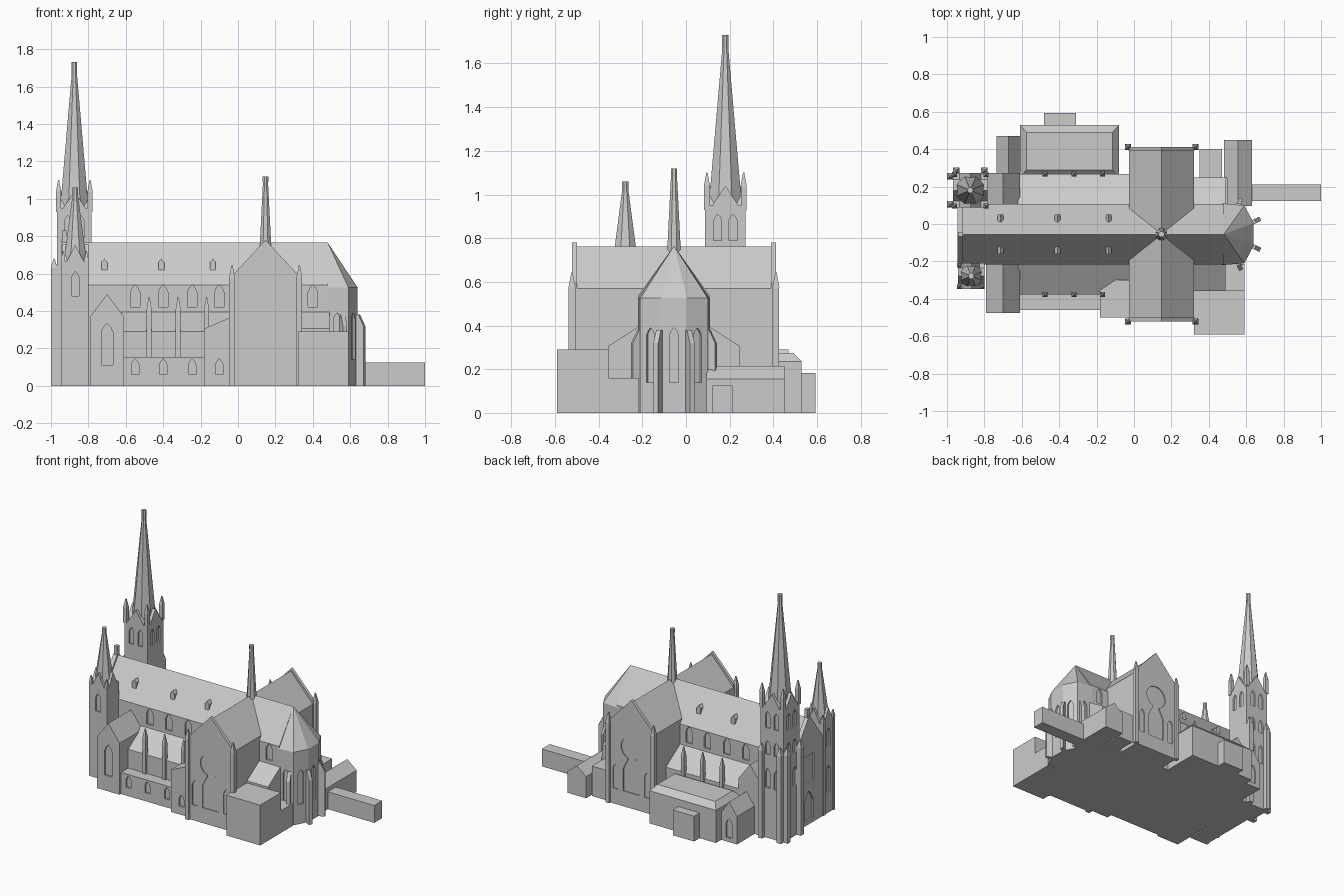
import bpy, bmesh, math
from mathutils import Matrix, Vector

if "Cube" in bpy.data.objects:
    bpy.data.objects.remove(bpy.data.objects["Cube"])

stone = bpy.data.materials.new("grey_stone")
stone.diffuse_color = (0.6, 0.6, 0.6, 1)
stone.use_nodes = True
stone.node_tree.nodes["Principled BSDF"].inputs["Base Color"].default_value = stone.diffuse_color
YC = -0.055                      # long axis of the church
cuts = {}                        # wall object -> list of cutter meshes


def finish(name, bm):
    bmesh.ops.recalc_face_normals(bm, faces=bm.faces)
    me = bpy.data.meshes.new(name)
    bm.to_mesh(me)
    bm.free()
    me.materials.append(stone)
    ob = bpy.data.objects.new(name, me)
    bpy.context.collection.objects.link(ob)
    return ob


def prism(name, pts, axis, a, b):
    """Extrude a 2D outline along an axis from a to b."""
    place = {'x': lambda p, t: (t, p[0], p[1]),
             'y': lambda p, t: (p[0], t, p[1]),
             'z': lambda p, t: (p[0], p[1], t)}[axis]
    bm = bmesh.new()
    lo = [bm.verts.new(place(p, a)) for p in pts]
    hi = [bm.verts.new(place(p, b)) for p in pts]
    bm.faces.new(lo)
    bm.faces.new(hi)
    for i in range(len(pts)):
        j = (i + 1) % len(pts)
        bm.faces.new((lo[i], lo[j], hi[j], hi[i]))
    return finish(name, bm)


def box(name, x0, x1, y0, y1, z0, z1):
    return prism(name, [(x0, y0), (x1, y0), (x1, y1), (x0, y1)], 'z', z0, z1)


def gabled(name, axis, c, half, eave, ridge, a, b, z0=0):
    return prism(name, [(c - half, z0), (c + half, z0), (c + half, eave),
                        (c, ridge), (c - half, eave)], axis, a, b)


def taper(name, x, y, z0, z1, r0, r1, n=8):
    bm = bmesh.new()
    m = Matrix.Translation((x, y, (z0 + z1) / 2)) @ Matrix.Rotation(math.pi / n, 4, 'Z')
    bmesh.ops.create_cone(bm, cap_ends=True, segments=n, radius1=r0, radius2=r1,
                          depth=z1 - z0, matrix=m)
    return finish(name, bm)


def pinnacle(name, x, y, z0, z1, w=0.03, cap=0.07):
    h = w / 2
    box(name + "_shaft", x - h, x + h, y - h, y + h, z0, z1 - cap)
    taper(name + "_cap", x, y, z1 - cap, z1, w * 0.75, 0.004, 4)


def lancet(w, z0, z1):
    h = w / 2
    s = z1 - w * 0.8
    return [(-h, z0), (h, z0), (h, s), (h * 0.6, s + w * 0.45), (0, z1), (-h * 0.6, s + w * 0.45), (-h, s)]


def recess(wall, outline, pos, normal, depth=0.012):
    """Queue a shallow niche centred at pos=(x, y) on a wall facing the normal."""
    n = Vector((*normal, 0)).normalized()
    t = Vector((-n.y, n.x, 0))
    cutter = prism("niche_cutter", outline, 'y', -depth, depth)
    for v in cutter.data.vertices:
        p = v.co.copy()
        v.co = Vector((*pos, 0)) + t * p.x + n * p.y + Vector((0, 0, p.z))
    bm = bmesh.new()
    bm.from_mesh(cutter.data)
    bmesh.ops.recalc_face_normals(bm, faces=bm.faces)
    bm.to_mesh(cutter.data)
    bm.free()
    cutter.hide_render = True
    cuts.setdefault(wall, []).append(cutter)


def apply_recesses():
    for wall, cutters in cuts.items():
        bpy.context.view_layer.objects.active = wall
        for c in cutters:
            mod = wall.modifiers.new("niche", 'BOOLEAN')
            mod.operation, mod.solver, mod.object = 'DIFFERENCE', 'EXACT', c
            bpy.ops.object.modifier_apply(modifier=mod.name)
            bpy.data.objects.remove(c)


# Nave and choir with steep roof, west gable and dormers
nave = gabled("nave", 'x', YC, 0.162, 0.54, 0.765, -0.94, 0.48)
gabled("west_gable_parapet", 'x', YC, 0.165, 0.56, 0.785, -0.945, -0.915, 0.5)
box("west_gable_finial", -0.94, -0.915, YC - 0.013, YC + 0.013, 0.76, 0.83)
for s in (-1, 1):
    y = YC + s * 0.162
    for x in (-0.55, -0.4, -0.245, -0.1, 0.4):
        recess(nave, lancet(0.05, 0.42, 0.54), (x, y), (0, s))
    for x in (-0.715, -0.41, -0.135):
        gabled("dormer", 'y', x, 0.016, 0.66, 0.68, YC + s * 0.065, YC + s * 0.105, 0.60)
recess(nave, lancet(0.1, 0.03, 0.24), (-0.94, YC), (-1, 0))
recess(nave, lancet(0.12, 0.30, 0.60), (-0.94, YC), (-1, 0))

# Apse: polygonal wall, faceted roof and radial buttresses
half = [(0.59, 0.155), (0.64, 0.06)]
ring = [(0.47, YC - 0.165)] + [(x, YC - d) for x, d in half] + \
       [(x, YC + d) for x, d in reversed(half)] + [(0.47, YC + 0.165)]
apse = prism("apse", ring, 'z', 0, 0.525)
bm = bmesh.new()
base = [bm.verts.new((x, y, 0.525)) for x, y in ring]
tip = bm.verts.new((0.48, YC, 0.765))
bm.faces.new(base)
for i in range(6):
    bm.faces.new((base[i], base[(i + 1) % 6], tip))
finish("apse_roof", bm)
recess(apse, lancet(0.04, 0.14, 0.39), (0.64, YC), (1, 0))
for s in (-1, 1):
    recess(apse, lancet(0.04, 0.14, 0.39), (0.615, YC + s * 0.1075), (0.095, s * 0.05))
    recess(apse, lancet(0.04, 0.14, 0.39), (0.53, YC + s * 0.16), (0.01, s * 0.12))
    for x, d, ang in ((0.63, 0.062, 25), (0.555, 0.145, 70)):
        b = prism("apse_buttress", [(-0.01, 0), (0.05, 0), (0.05, 0.32), (0.02, 0.38), (-0.01, 0.38)],
                  'y', -0.012, 0.012)
        b.matrix_world = Matrix.Translation((x, YC + s * d, 0)) @ Matrix.Rotation(math.radians(s * ang), 4, 'Z')

# Transept with gable ends, rose windows and corner pinnacles
transept = gabled("transept", 'y', 0.147, 0.175, 0.57, 0.763, -0.515, 0.405)
for s, yf in ((-1, -0.522), (1, 0.412)):
    end = gabled("transept_gable", 'y', 0.147, 0.177, 0.59, 0.78, yf, yf - s * 0.022)
    door = [(-0.065, 0.11), (0.065, 0.11), (0.065, 0.27), (0.028, 0.345)]
    a0, a1 = math.radians(-68), math.radians(248)
    rose = [(0.082 * math.cos(a0 + (a1 - a0) * i / 20),
             0.43 + 0.082 * math.sin(a0 + (a1 - a0) * i / 20)) for i in range(21)]
    recess(end, door + rose + [(-0.028, 0.345), (-0.065, 0.27)], (0.147, yf), (0, s))
    for x in (0.022, 0.272):
        recess(end, lancet(0.042, 0.11, 0.29), (x, yf), (0, s))
    for x in (-0.032, 0.328):
        pinnacle("transept_pinnacle", x, yf, 0, 0.645, 0.03)

# Crossing spire
taper("crossing_spire", 0.147, YC, 0.70, 1.10, 0.036, 0.014)
taper("crossing_spire_tip", 0.147, YC, 1.09, 1.12, 0.016, 0.016)

# Side aisles with lean-to roofs and pinnacled buttresses
for s in (-1, 1):
    inner, outer = YC + s * 0.15, YC + s * 0.322
    lean = [(inner, 0), (outer, 0), (outer, 0.29), (YC + s * 0.162, 0.395), (inner, 0.395)]
    prism("aisle", lean, 'x', -0.62, -0.02)
    oe = YC + s * 0.303
    prism("choir_aisle", [(inner, 0), (oe, 0), (oe, 0.305), (YC + s * 0.162, 0.395), (inner, 0.395)],
          'x', 0.31, 0.49)
    for x in (-0.475, -0.32, -0.168):
        pinnacle("aisle_pinnacle", x, outer, 0, 0.475, 0.026)

# South side: low chapels, transept corner block, porch
chapels = box("south_chapels", -0.62, -0.17, -0.46, -0.36, 0, 0.155)
for x in (-0.55, -0.4, -0.245):
    recess(chapels, lancet(0.04, 0.06, 0.145), (x, -0.46), (0, -1))
corner = prism("corner_block", [(-0.182, 0), (-0.02, 0), (-0.02, 0.375), (-0.182, 0.305)], 'y', -0.50, -0.30)
recess(corner, lancet(0.04, 0.06, 0.145), (-0.1, -0.50), (0, -1))
porch = gabled("south_porch", 'y', -0.70, 0.09, 0.37, 0.49, -0.475, -0.15)
recess(porch, lancet(0.062, 0.11, 0.335), (-0.70, -0.475), (0, -1))

# North side: chapel, low porch, sacristy with bevelled roof
gabled("north_chapel", 'y', -0.70, 0.09, 0.37, 0.49, 0.05, 0.272)
np = gabled("north_porch", 'y', -0.672, 0.063, 0.20, 0.29, 0.25, 0.47)
recess(np, lancet(0.05, 0.03, 0.17), (-0.672, 0.47), (0, 1))
box("sacristy", -0.61, -0.08, 0.25, 0.53, 0, 0.235)
bm = bmesh.new()
lo = [bm.verts.new((x, y, 0.235)) for x, y in ((-0.61, 0.25), (-0.08, 0.25), (-0.08, 0.53), (-0.61, 0.53))]
hi = [bm.verts.new((x, y, 0.275)) for x, y in ((-0.575, 0.29), (-0.115, 0.29), (-0.115, 0.49), (-0.575, 0.49))]
bm.faces.new(lo)
bm.faces.new(hi)
for i in range(4):
    j = (i + 1) % 4
    bm.faces.new((lo[i], lo[j], hi[j], hi[i]))
finish("sacristy_roof", bm)
box("sacristy_porch", -0.48, -0.31, 0.52, 0.593, 0, 0.182)

# East annexes
box("south_east_block", 0.32, 0.59, -0.59, -0.355, 0, 0.29)
box("south_east_link", 0.32, 0.59, -0.36, -0.215, 0, 0.16)
box("north_east_block", 0.35, 0.47, 0.24, 0.40, 0, 0.215)
box("north_east_link", 0.32, 0.50, 0.10, 0.248, 0, 0.215)
gabled("north_east_hall", 'y', 0.555, 0.075, 0.155, 0.215, 0.095, 0.45)
box("east_wing", 0.62, 1.0, 0.122, 0.212, 0, 0.125)


def tower(name, cx, cy, hw, top, gable, spire, tip, r):
    """Square tower with four gables, an octagonal spire and a finial."""
    body = box(name, cx - hw, cx + hw, cy - hw, cy + hw, 0, top)
    g = hw * 0.62
    gabled(name + "_gables_y", 'y', cx, g, top + 0.005, gable, cy - hw, cy + hw, top - 0.02)
    gabled(name + "_gables_x", 'x', cy, g, top + 0.005, gable, cx - hw, cx + hw, top - 0.02)
    taper(name + "_spire", cx, cy, top, spire, r, 0.014)
    taper(name + "_finial", cx, cy, spire - 0.01, tip, 0.016, 0.016)
    return body


# Great north-west tower
great = tower("great_tower", -0.875, 0.18, 0.092, 0.95, 1.04, 1.68, 1.73, 0.082)
for sx in (-1, 1):
    for sy in (-1, 1):
        pinnacle("great_tower_pinnacle", -0.875 + sx * 0.084, 0.18 + sy * 0.084, 0.93, 1.10, 0.026, 0.06)
for n in ((0, 1), (0, -1), (-1, 0), (1, 0)):
    for o in (-0.035, 0.035):
        p = (-0.875 + n[0] * 0.092 + n[1] * o, 0.18 + n[1] * 0.092 + n[0] * o)
        recess(great, lancet(0.036, 0.79, 0.91), p, n)
        if n in ((0, 1), (-1, 0)):
            recess(great, lancet(0.036, 0.60, 0.70), p, n)
            recess(great, lancet(0.036, 0.36, 0.50), p, n)
for x, y in ((-0.983, 0.105), (-0.983, 0.255), (-0.95, 0.285), (-0.80, 0.285)):
    pinnacle("tower_buttress", x, y, 0, 0.68, 0.034, 0.05)

# Lesser south-west tower
lesser = tower("lesser_tower", -0.87, -0.278, 0.07, 0.665, 0.755, 1.03, 1.06, 0.066)
for n in ((0, -1), (-1, 0)):
    p = (-0.87 + n[0] * 0.07, -0.278 + n[1] * 0.07)
    recess(lesser, lancet(0.04, 0.48, 0.61), p, n)
    if n[0]:
        recess(lesser, lancet(0.04, 0.15, 0.34), p, n)
for x, y in ((-0.935, -0.335), (-0.935, -0.222), (-0.81, -0.335)):
    pinnacle("lesser_tower_pinnacle", x, y, 0, 0.72, 0.022, 0.05)

apply_recesses()
